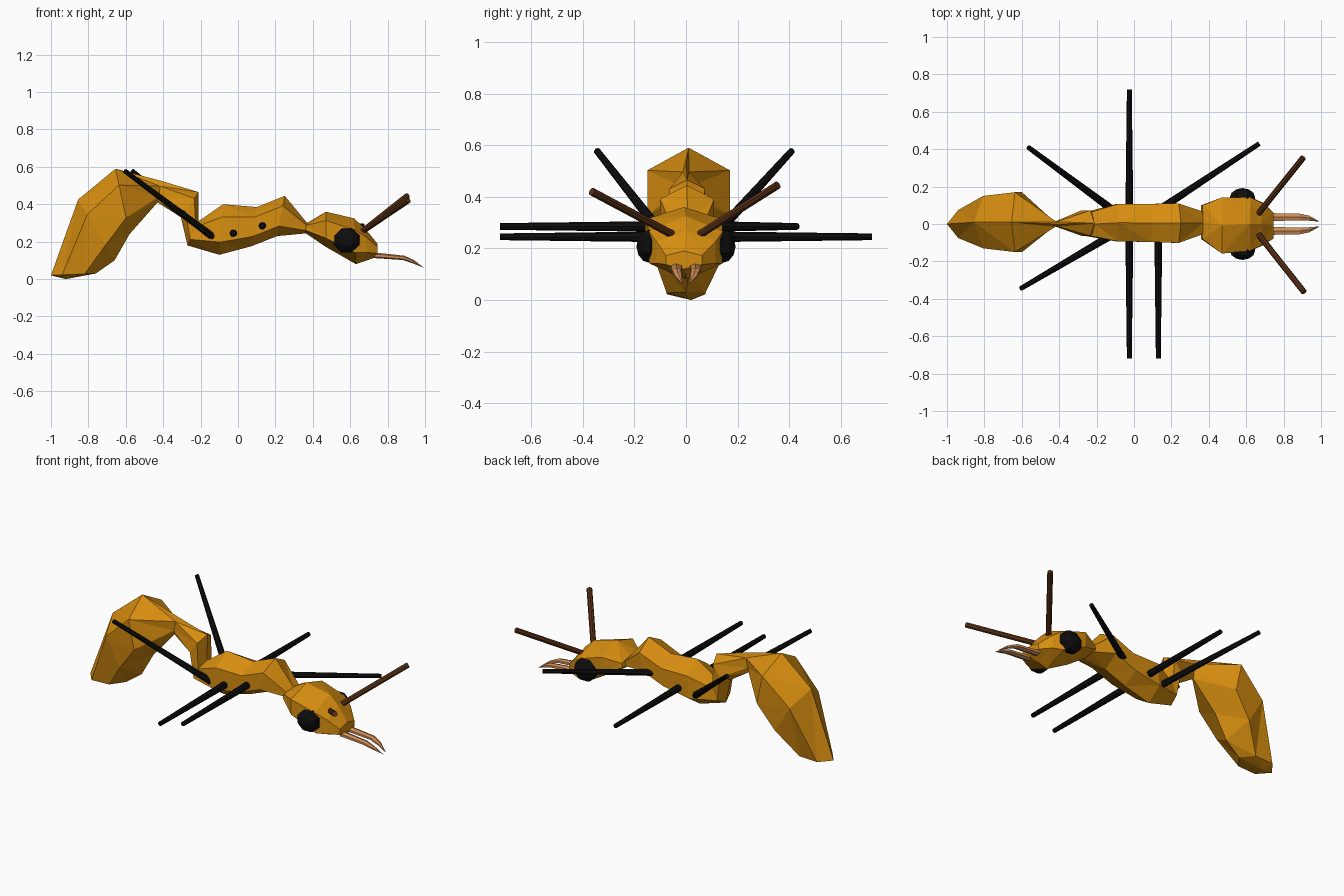
import bpy, bmesh, math
from mathutils import Vector

if "Cube" in bpy.data.objects:
    bpy.data.objects.remove(bpy.data.objects["Cube"])


def material(name, rgb):
    m = bpy.data.materials.new(name)
    m.diffuse_color = (*rgb, 1)
    m.use_nodes = True
    m.node_tree.nodes["Principled BSDF"].inputs["Base Color"].default_value = m.diffuse_color
    return m


AMBER = material("amber shell", (0.68, 0.27, 0.005))
BLACK = material("black", (0.004, 0.004, 0.004))
BROWN = material("dark brown", (0.10, 0.03, 0.007))
TAN = material("tan", (0.66, 0.28, 0.10))


def finish(bm, name, mat):
    bmesh.ops.recalc_face_normals(bm, faces=bm.faces[:])
    me = bpy.data.meshes.new(name)
    bm.to_mesh(me)
    bm.free()
    me.materials.append(mat)
    ob = bpy.data.objects.new(name, me)
    bpy.context.collection.objects.link(ob)
    return ob


def loft(name, rings, mat, sides=6, tip=None):
    """Each ring: top (x, z), bottom (x, z), half width, y centre."""
    bm = bmesh.new()
    loops = []
    for tx, tz, bx, bz, w, yc in rings:
        loop = []
        for i in range(sides):
            a = 2 * math.pi * i / sides
            k = (1 + math.cos(a)) / 2
            y = yc + w * math.sin(a) / math.sin(math.pi / 3)
            loop.append(bm.verts.new((bx + (tx - bx) * k, y, bz + (tz - bz) * k)))
        loops.append(loop)
    for p, q in zip(loops, loops[1:]):
        for i in range(sides):
            j = (i + 1) % sides
            bm.faces.new((p[i], p[j], q[j], q[i]))
    bm.faces.new(loops[0])
    if tip:
        t = bm.verts.new(tip)
        for i in range(sides):
            bm.faces.new((loops[-1][i], loops[-1][(i + 1) % sides], t))
    else:
        bm.faces.new(loops[-1])
    bmesh.ops.triangulate(bm, faces=bm.faces[:])
    return finish(bm, name, mat)


def rod(name, a, b, r1, r2, mat, sides=8):
    a, b = Vector(a), Vector(b)
    bm = bmesh.new()
    bmesh.ops.create_cone(bm, cap_ends=True, segments=sides, radius1=r1,
                          radius2=r2, depth=(b - a).length)
    rot = (b - a).to_track_quat('Z', 'Y').to_matrix().to_4x4()
    bm.transform(rot)
    bmesh.ops.translate(bm, vec=(a + b) / 2, verts=bm.verts[:])
    return finish(bm, name, mat)


# Body sections, back to front
loft("abdomen", [
    (-0.41, 0.525, -0.43, 0.41, 0.012, 0.0),
    (-0.655, 0.59, -0.58, 0.24, 0.16, 0.01),
    (-0.855, 0.425, -0.66, 0.10, 0.14, 0.01),
    (-1.0, 0.02, -0.76, 0.03, 0.075, 0.0)], AMBER, tip=(-0.92, 0.02, 0.0))
loft("waist", [
    (-0.41, 0.525, -0.43, 0.41, 0.012, 0.0),
    (-0.21, 0.465, -0.305, 0.33, 0.068, 0.005),
    (-0.21, 0.31, -0.27, 0.18, 0.065, 0.0)], AMBER)
loft("thorax", [
    (-0.21, 0.31, -0.27, 0.18, 0.065, 0.0),
    (-0.08, 0.40, -0.10, 0.13, 0.10, 0.007),
    (0.10, 0.385, 0.07, 0.175, 0.102, 0.006),
    (0.25, 0.445, 0.21, 0.23, 0.105, 0.004),
    (0.37, 0.30, 0.37, 0.245, 0.06, 0.006)], AMBER)
loft("head", [
    (0.37, 0.30, 0.355, 0.25, 0.09, 0.01),
    (0.47, 0.36, 0.47, 0.172, 0.15, -0.008),
    (0.62, 0.325, 0.63, 0.08, 0.142, 0.0),
    (0.68, 0.27, 0.69, 0.10, 0.115, 0.0),
    (0.745, 0.19, 0.745, 0.12, 0.07, -0.008)], AMBER)

# Legs: three on each side
for name, a, b in [
        ("back_leg_left", (-0.12, 0.08, 0.215), (-0.565, 0.41, 0.578)),
        ("back_leg_right", (-0.12, -0.06, 0.215), (-0.605, -0.345, 0.578)),
        ("middle_leg_left", (-0.025, 0.07, 0.245), (-0.025, 0.72, 0.245)),
        ("middle_leg_right", (-0.025, -0.07, 0.245), (-0.025, -0.72, 0.245)),
        ("front_leg_left", (0.14, 0.08, 0.285), (0.67, 0.43, 0.285)),
        ("front_leg_right", (0.13, -0.07, 0.285), (0.13, -0.72, 0.285))]:
    rod(name, a, b, 0.021, 0.013, BLACK)

# Antennae
rod("antenna_left", (0.665, 0.055, 0.255), (0.905, 0.355, 0.445), 0.016, 0.016, BROWN)
rod("antenna_right", (0.665, -0.055, 0.255), (0.91, -0.365, 0.42), 0.016, 0.016, BROWN)

# Eyes and mandibles
for side, s in (("left", 1), ("right", -1)):
    bm = bmesh.new()
    bmesh.ops.create_uvsphere(bm, u_segments=8, v_segments=6, radius=1)
    for v in bm.verts:
        x, y, z = v.co
        c, n = math.cos(math.pi / 8), math.sin(math.pi / 8)
        v.co = (0.58 + 0.074 * (x * c - y * n), s * (0.14 + 0.052 * z),
                0.208 + 0.07 * (x * n + y * c))
    finish(bm, "eye_" + side, BLACK)
    loft("mandible_" + side, [
        (0.73, 0.142, 0.73, 0.112, 0.021, s * 0.037),
        (0.89, 0.125, 0.88, 0.102, 0.018, s * 0.037),
        (0.94, 0.102, 0.93, 0.086, 0.013, s * 0.031)],
        TAN, tip=(0.995, s * 0.012, 0.06))
